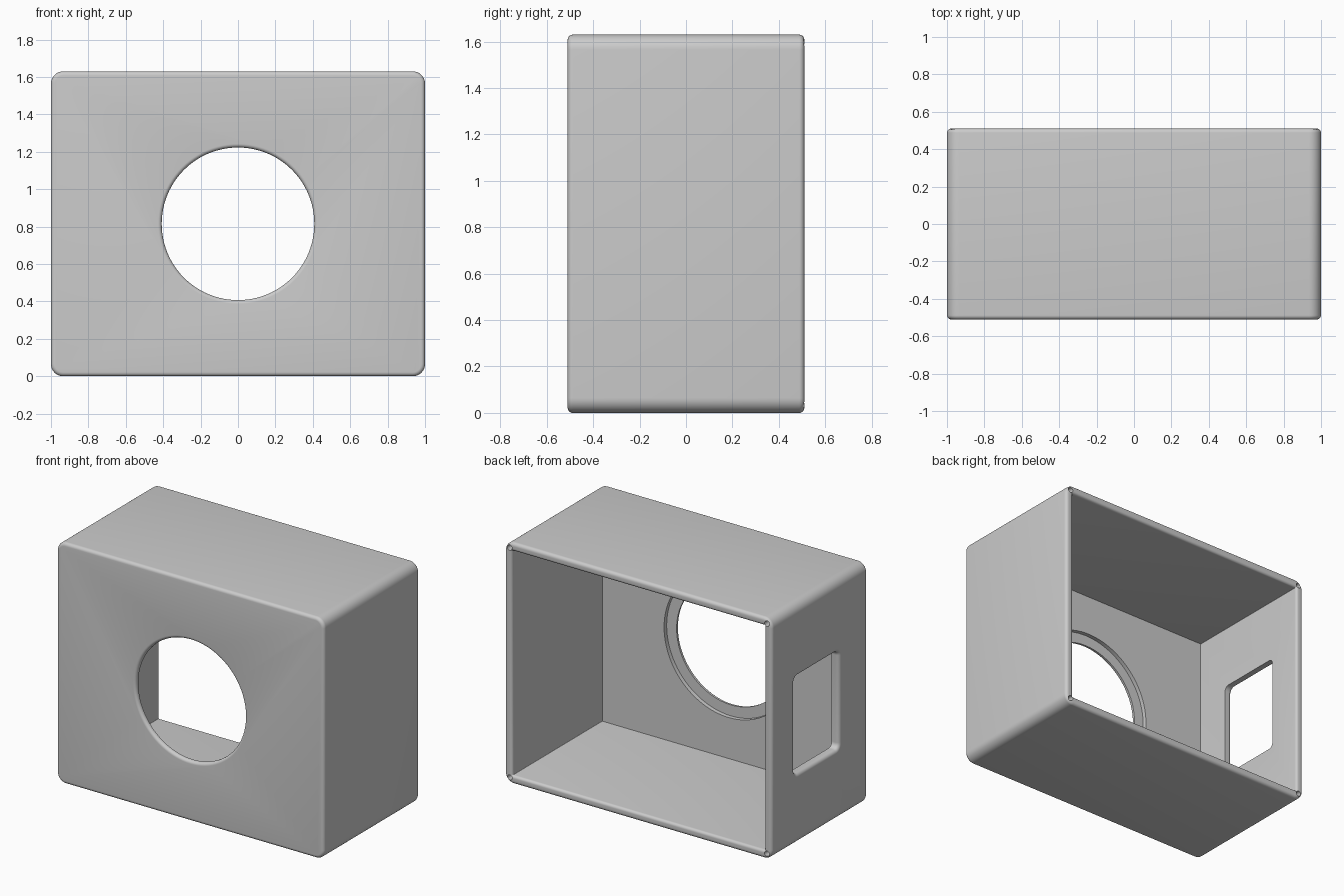
import bpy, bmesh
from math import sin, cos, pi, radians
from mathutils import Vector

if "Cube" in bpy.data.objects:
    bpy.data.objects.remove(bpy.data.objects["Cube"], do_unlink=True)

MID = 0.815                  # height of the centre
HALF_W, HALF_D, HALF_H = 1.0, 0.51, MID
WALL, EDGE, CORNER = 0.056, 0.022, 0.065

grey = bpy.data.materials.new("plain grey")
grey.use_nodes = True
grey.diffuse_color = (0.6, 0.6, 0.6, 1)
grey.node_tree.nodes["Principled BSDF"].inputs["Base Color"].default_value = (0.6, 0.6, 0.6, 1)


def rounded(half_u, half_v, radius, steps=8):
    """Outline of a rounded rectangle."""
    pts = []
    for k, (su, sv) in enumerate([(1, 1), (-1, 1), (-1, -1), (1, -1)]):
        for i in range(steps + 1):
            a = (k + i / steps) * pi / 2
            pts.append((su * (half_u - radius) + radius * cos(a),
                        sv * (half_v - radius) + radius * sin(a)))
    return pts


def circle(radius, steps=96):
    return [(radius * cos(2 * pi * i / steps), radius * sin(2 * pi * i / steps))
            for i in range(steps)]


def loft(name, sections, place):
    """Closed solid through (outline, depth) sections."""
    bm = bmesh.new()
    rings = [[bm.verts.new(place(u, v, d)) for u, v in outline] for outline, d in sections]
    for a, b in zip(rings, rings[1:]):
        for i in range(len(a)):
            j = (i + 1) % len(a)
            bm.faces.new((a[i], a[j], b[j], b[i]))
    bm.faces.new(rings[0])
    bm.faces.new(rings[-1])
    bmesh.ops.recalc_face_normals(bm, faces=bm.faces)
    mesh = bpy.data.meshes.new(name)
    bm.to_mesh(mesh)
    bm.free()
    mesh.materials.append(grey)
    obj = bpy.data.objects.new(name, mesh)
    bpy.context.collection.objects.link(obj)
    return obj


def along_y(u, v, d):
    return Vector((u, d, MID + v))


def along_x(u, v, d):
    return Vector((d, 0.03 + u, MID + v))


def fillet(radius, steps=6):
    """(sideways, inward) offsets of a quarter round, from the face to the wall."""
    return [(radius * (1 - sin(a)), radius * (1 - cos(a)))
            for a in (i / steps * pi / 2 for i in range(steps + 1))]


# Outer body with rounded front and back edges
half = [(rounded(HALF_W - s, HALF_H - s, CORNER - s), d) for s, d in fillet(EDGE)]
housing = loft("housing",
               [(o, -HALF_D + d) for o, d in half] + [(o, HALF_D - d) for o, d in reversed(half)],
               along_y)

# Cavity, open at the back, with a rounded inner lip
lip = [(rounded(HALF_W - WALL + s, HALF_H - WALL + s, 0.004 + s, 4), HALF_D - d)
       for s, d in fillet(0.018)]
cavity = loft("cavity_cutter",
              [(lip[0][0], HALF_D + 0.05)] + lip +
              [(rounded(HALF_W - WALL, HALF_H - WALL, 0.004, 4), WALL - HALF_D)], along_y)

# Round front opening with a soft outer edge
mouth = [(circle(0.408 + s), -HALF_D + d) for s, d in fillet(0.02)]
opening = loft("opening_cutter",
               [(mouth[0][0], -HALF_D - 0.05)] + mouth + [(circle(0.408), -0.3)], along_y)

# Shallow seat around the opening, on the inner face
seat = loft("seat_cutter", [(circle(0.482), WALL - HALF_D - 0.028), (circle(0.482), -0.3)], along_y)

# Window in the right wall with a soft outer edge
frame = [(rounded(0.238 + s, 0.33 + s, 0.035 + s), -HALF_W + d) for s, d in fillet(0.025)]
window = loft("window_cutter",
              [(frame[0][0], -HALF_W - 0.05)] + frame +
              [(rounded(0.238, 0.33, 0.035), -0.8)], along_x)

cutters = [cavity, seat, opening, window]

# Screw holes in the four corners of the back rim
for sx in (-1, 1):
    for sz in (-1, 1):
        cutters.append(loft(
            "screw_hole_cutter", [(circle(0.018, 24), 0.36), (circle(0.018, 24), 0.6)],
            lambda u, v, d, sx=sx, sz=sz: along_y(u + sx * 0.962, v + sz * (MID - 0.038), d)))

bpy.ops.object.select_all(action='DESELECT')
bpy.context.view_layer.objects.active = housing
housing.select_set(True)
for cutter in cutters:
    cutter.hide_render = True
    cut = housing.modifiers.new(cutter.name, 'BOOLEAN')
    cut.operation, cut.solver, cut.object = 'DIFFERENCE', 'EXACT', cutter
    bpy.ops.object.modifier_apply(modifier=cut.name)
    bpy.data.objects.remove(cutter, do_unlink=True)

bpy.ops.object.shade_smooth_by_angle(angle=radians(30))
